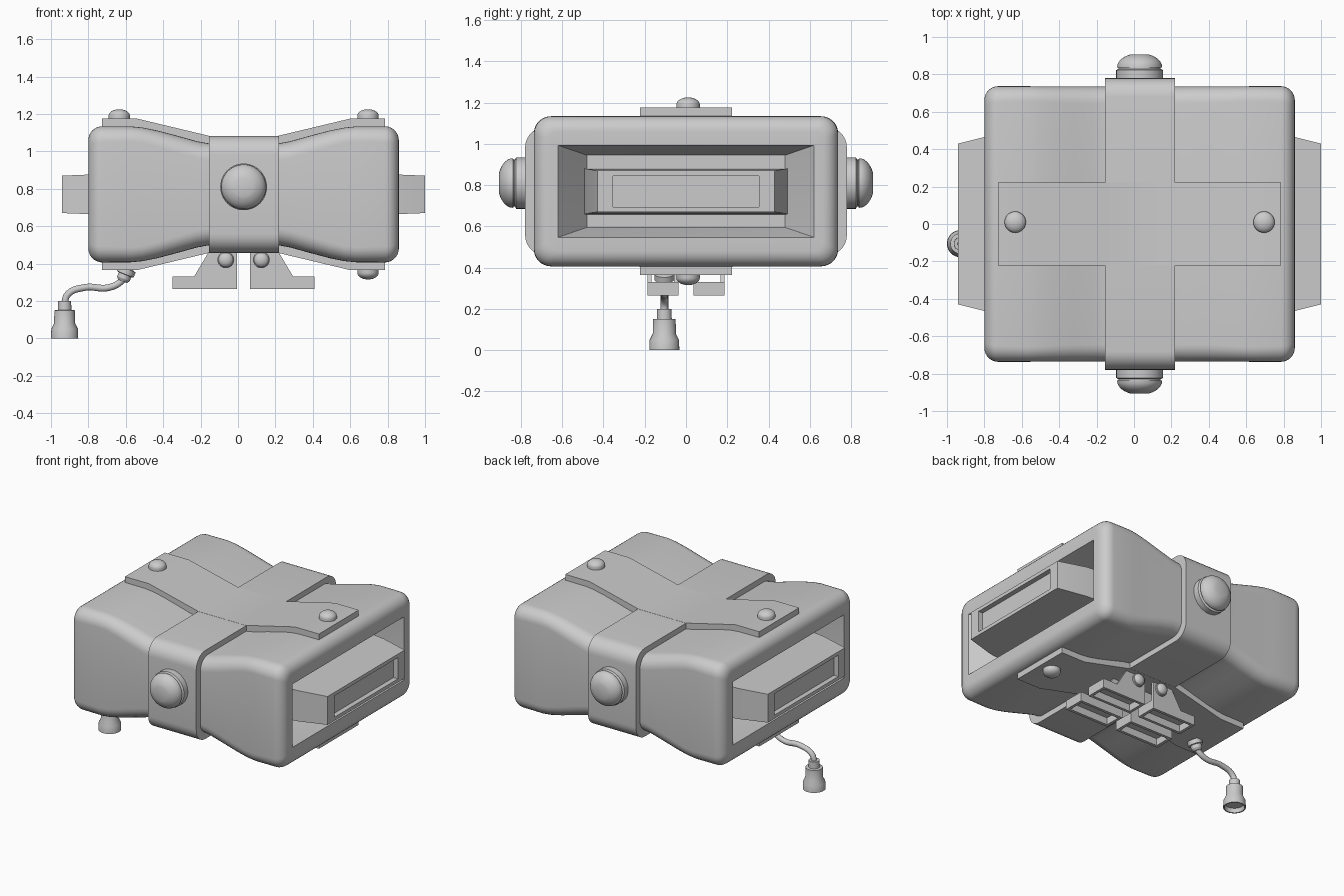
import bpy, bmesh, math
from mathutils import Vector, Matrix

if "Cube" in bpy.data.objects:
    bpy.data.objects.remove(bpy.data.objects["Cube"])

CX, CZ = 0.03, 0.77   # centre of the housing


def finish(name, bm):
    bmesh.ops.remove_doubles(bm, verts=bm.verts, dist=1e-5)
    bmesh.ops.recalc_face_normals(bm, faces=bm.faces)
    me = bpy.data.meshes.new(name)
    bm.to_mesh(me)
    bm.free()
    ob = bpy.data.objects.new(name, me)
    bpy.context.collection.objects.link(ob)
    return ob


def rounded_rect(x, hy, hz, r, seg):
    """Ring of points in the YZ plane at x."""
    pts = []
    for k, (sy, sz) in enumerate([(1, 1), (-1, 1), (-1, -1), (1, -1)]):
        for i in range(seg):
            a = math.pi / 2 * (k + (i / (seg - 1) if seg > 1 else 0.5))
            c = r if seg > 1 else 0
            pts.append((x, sy * (hy - c) + c * math.cos(a), CZ + sz * (hz - c) + c * math.sin(a)))
    return pts


def loft(name, sections, seg=8, cap=True, closed=False):
    bm = bmesh.new()
    rings = [[bm.verts.new(p) for p in rounded_rect(*s, seg)] for s in sections]
    n = len(rings[0])
    pairs = list(zip(rings, rings[1:])) + ([(rings[-1], rings[0])] if closed else [])
    for a, b in pairs:
        for i in range(n):
            j = (i + 1) % n
            bm.faces.new((a[i], a[j], b[j], b[i]))
    if cap and not closed:
        bm.faces.new(rings[0])
        bm.faces.new(rings[-1])
    return finish(name, bm)


def extrude_xz(name, pts, y0, y1):
    bm = bmesh.new()
    f = bm.faces.new([bm.verts.new((x, y0, z)) for x, z in pts])
    ext = bmesh.ops.extrude_face_region(bm, geom=[f])["geom"]
    bmesh.ops.translate(bm, vec=(0, y1 - y0, 0), verts=[v for v in ext if isinstance(v, bmesh.types.BMVert)])
    return finish(name, bm)


def lathe(name, profile, origin, axis, seg=32):
    """Revolve (radius, height) points around axis from origin."""
    bm = bmesh.new()
    vs = [bm.verts.new((r, 0, h)) for r, h in profile]
    es = [bm.edges.new(e) for e in zip(vs, vs[1:])]
    bmesh.ops.spin(bm, geom=vs + es, cent=(0, 0, 0), axis=(0, 0, 1), angle=2 * math.pi, steps=seg)
    rot = Vector((0, 0, 1)).rotation_difference(Vector(axis)).to_matrix().to_4x4()
    bmesh.ops.transform(bm, matrix=Matrix.Translation(origin) @ rot, verts=bm.verts)
    return finish(name, bm)


def dome(r, base, top, flat=0.0, n=7):
    """Profile of a dome from radius r at height base to the top."""
    end = math.acos(flat / r) if flat else math.pi / 2
    pts = [(r * math.cos(end * i / n), base + (top - base) * math.sin(end * i / n) / math.sin(end)) for i in range(n + 1)]
    pts[-1] = (flat, top)
    return pts + ([(0, top)] if flat else [])


# Waisted housing, with rounded ends and a funnel recess at each end
half = [(0.0, 0.735, 0.272, 0.09), (0.185, 0.735, 0.272, 0.09), (0.25, 0.735, 0.284, 0.09),
        (0.35, 0.735, 0.312, 0.09), (0.46, 0.735, 0.341, 0.085), (0.54, 0.735, 0.357, 0.08),
        (0.6, 0.737, 0.363, 0.08)]
R = 0.075
for i in range(8):
    a = math.pi / 2 * i / 7
    d = R * (1 - math.cos(a))
    half.append((0.83 - R + R * math.sin(a), 0.737 - d, 0.364 - d, 0.085 - 0.6 * d))
half += [(0.83, 0.62, 0.223, 0.001), (0.64, 0.48, 0.175, 0.001)]
left = [(CX - u, a, b, r) for u, a, b, r in reversed(half[1:])]
right = [(CX + u, a, b, r) for u, a, b, r in half]
loft("housing", left + right)

# Lens block with recessed front panel in each end
for side, s in (("left", -1), ("right", 1)):
    rings = [(0.62, 0.495, 0.112), (0.77, 0.48, 0.108), (0.97, 0.43, 0.1),
             (0.97, 0.355, 0.075), (0.935, 0.355, 0.075)]
    loft(side + "_lens_block", [(CX + s * u, a, b, 0) for u, a, b in rings], seg=1)

# Strap that loops round the waist
loft("waist_strap", [(-0.155, 0.72, 0.26, 0.09), (-0.155, 0.78, 0.312, 0.1),
                     (0.22, 0.78, 0.312, 0.1), (0.22, 0.72, 0.26, 0.09)], closed=True)

# Plates along the top and bottom
upper = [(-0.757, 0.405), (-0.57, 0.405), (-0.185, 0.313), (0.185, 0.313), (0.57, 0.405), (0.757, 0.405)]
lower = [(u, h - 0.05) for u, h in reversed(upper)]
for label, s in (("top", 1), ("bottom", -1)):
    extrude_xz(label + "_plate", [(CX + u, CZ + s * h) for u, h in upper + lower], -0.222, 0.222)

# Small dome bolts on the plates
small = [(0.057, 0), (0.057, 0.025)] + dome(0.057, 0.025, 0.06)[1:]
for i, (x, s) in enumerate([(-0.635, 1), (0.695, 1), (0.695, -1)]):
    lathe(f"plate_bolt_{i}", small, (x, 0.01, CZ + s * 0.395), (0, 0, s))

# Large stepped knobs front and back
knob = [(0.125, 0), (0.125, 0.055), (0.113, 0.062), (0.113, 0.068), (0.12, 0.07)] + dome(0.12, 0.072, 0.138, 0.05)[1:]
for label, s in (("front", -1), ("back", 1)):
    lathe(label + "_knob", knob, (CX, s * 0.768, 0.81), (0, s, 0), 40)

# Four hollow mounting feet under the waist, each with side cheeks and a bolt
cheek = [(0.035, 0.265), (0.38, 0.265), (0.38, 0.33), (0.265, 0.33), (0.185, 0.465), (0.035, 0.465)]
for sx, xl in ((-1, "left"), (1, "right")):
    for sy, yl in ((-1, "front"), (1, "back")):
        name = f"{yl}_{xl}_foot"

        def px(pts):
            return [(CX + sx * u, z) for u, z in pts]
        outer, inner = sy * 0.187, sy * 0.037
        extrude_xz(name + "_outer_cheek", px(cheek), outer, outer - sy * 0.02)
        extrude_xz(name + "_inner_cheek", px(cheek), inner, inner + sy * 0.02)
        extrude_xz(name + "_top", px([(0.035, 0.315), (0.38, 0.315), (0.38, 0.33), (0.035, 0.33)]), outer, inner)
        for e, u in (("end", 0.36), ("root", 0.035)):
            extrude_xz(f"{name}_{e}", px([(u, 0.265), (u + 0.02, 0.265), (u + 0.02, 0.33), (u, 0.33)]), outer, inner)
        lathe(name + "_bolt", [(0.045, 0), (0.045, 0.012)] + dome(0.04, 0.014, 0.04),
              (CX + sx * 0.095, outer, 0.42), (0, sy, 0), 24)

# Cable, its gland and the plug
CY = -0.105
cu = bpy.data.curves.new("cable", "CURVE")
cu.dimensions = "3D"
cu.bevel_depth = 0.019
cu.bevel_resolution = 3
sp = cu.splines.new("BEZIER")
path = [(-0.93, 0.17), (-0.91, 0.235), (-0.82, 0.272), (-0.69, 0.272), (-0.62, 0.31), (-0.59, 0.37)]
sp.bezier_points.add(len(path) - 1)
for p, (x, z) in zip(sp.bezier_points, path):
    p.co = (x, CY, z)
    p.handle_left_type = p.handle_right_type = "AUTO"
cable = bpy.data.objects.new("cable", cu)
bpy.context.collection.objects.link(cable)
lathe("cable_gland", [(0.03, 0.0), (0.048, 0.005), (0.048, 0.035), (0.036, 0.037), (0.036, 0.06), (0.026, 0.075), (0, 0.075)],
      (-0.59, CY, 0.375), (-0.4, 0, -1), 24)
lathe("plug", [(0, 0.03), (0.06, 0.03), (0.065, 0), (0.073, 0), (0.071, 0.05), (0.056, 0.08),
               (0.055, 0.15), (0.036, 0.152), (0.035, 0.2), (0, 0.2)], (-0.927, CY, 0), (0, 0, 1))

# Smooth shading with crisp edges
bpy.ops.object.select_all(action="DESELECT")
for ob in bpy.context.collection.objects:
    if ob.type == "MESH":
        ob.select_set(True)
        bpy.context.view_layer.objects.active = ob
bpy.ops.object.shade_smooth_by_angle(angle=math.radians(32))
